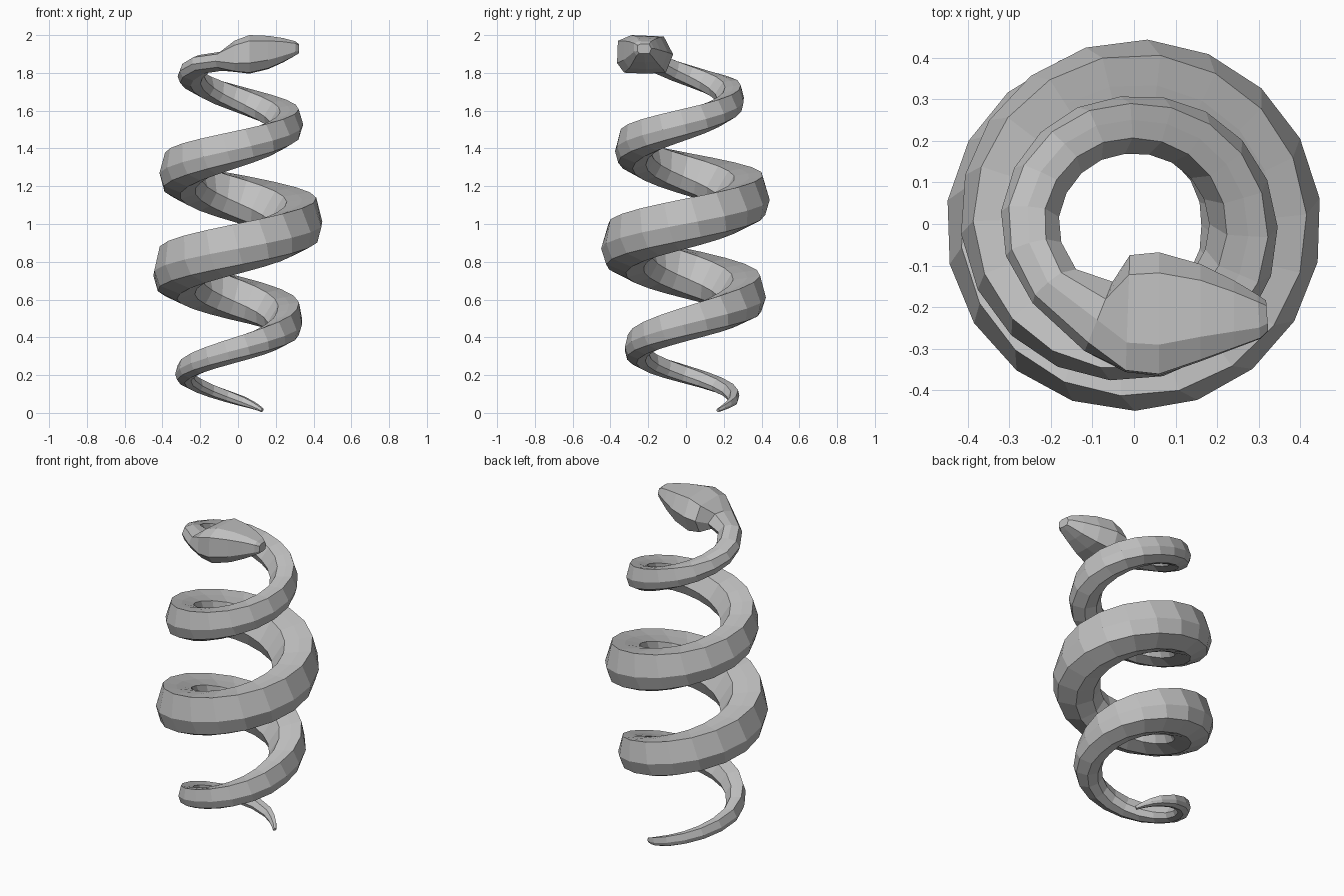
import bpy, bmesh
from math import sin, cos, radians
from mathutils import Vector

cube = bpy.data.objects.get("Cube")
if cube:
    bpy.data.objects.remove(cube)

skin = bpy.data.materials.new("grey_skin")
skin.use_nodes = True
GREY = (0.53, 0.53, 0.53, 1)
skin.diffuse_color = GREY
skin.node_tree.nodes["Principled BSDF"].inputs["Base Color"].default_value = GREY

# Cross-sections as (outward, up) pairs
BODY = [(1, .05), (.72, 1.05), (.15, .97), (-.48, .88),
        (-1, -.12), (-.72, -.72), (0, -.93), (.8, -.6)]
NECK = [(1, 0), (.75, .58), (.1, .78), (-.5, .72),
        (-1, 0), (-.75, -.58), (0, -.78), (.8, -.5)]
HEAD = [(1, -.45), (.97, .7), (.5, 1), (-.65, .93),
        (-.98, 0), (-.72, -.95), (0, -1), (.75, -.95)]

# Coil: angle in degrees, centre radius, tube radius
COIL = [(53, .212, .01), (90, .253, .03), (180, .285, .048), (270, .26, .066),
        (360, .25, .089), (450, .305, .118), (540, .323, .131), (630, .318, .131),
        (720, .32, .131), (810, .317, .127), (900, .307, .111), (990, .28, .096),
        (1080, .263, .082), (1170, .238, .069), (1260, .252, .07), (1310, .24, .065)]
RISE = .001472
COIL_END = 1298
NECK_START = 1190


def coil_at(angle):
    """Centre radius and tube radius at an angle."""
    for (a, r, t), (b, s, u) in zip(COIL, COIL[1:]):
        if angle <= b:
            f = (angle - a) / (b - a)
            return r + (s - r) * f, t + (u - t) * f
    return COIL[-1][1:]


def coil_section(angle):
    """Body section, easing into the flatter neck section."""
    f = min(1, max(0, (angle - NECK_START) / 70))
    return [Vector(b).lerp(Vector(n), f) for b, n in zip(BODY, NECK)]


def ring(centre, out, up, section, wide, high):
    return [centre + out * (wide * u) + up * (high * v) for u, v in section]


def coil_ring(angle):
    radius, tube = coil_at(angle)
    a = radians(angle)
    out = Vector((cos(a), sin(a), 0))
    along = Vector((-sin(a) * radius, cos(a) * radius, RISE * 57.3)).normalized()
    centre = out * radius + Vector((0, 0, .2 + RISE * (angle - 180)))
    return ring(centre, out, out.cross(along), coil_section(angle), tube, tube)


def loft(name, rings):
    """Skin a row of rings and cap both ends."""
    bm = bmesh.new()
    loops = [[bm.verts.new(p) for p in r] for r in rings]
    for a, b in zip(loops, loops[1:]):
        for i in range(len(a)):
            j = (i + 1) % len(a)
            bm.faces.new((a[i], a[j], b[j], b[i]))
    bm.faces.new(loops[0])
    bm.faces.new(loops[-1])
    bmesh.ops.recalc_face_normals(bm, faces=bm.faces)
    mesh = bpy.data.meshes.new(name)
    bm.to_mesh(mesh)
    bm.free()
    mesh.materials.append(skin)
    obj = bpy.data.objects.new(name, mesh)
    bpy.context.collection.objects.link(obj)
    return obj


# Coiled body, from tail tip to neck
angles = [53, 62, 73] + [84.5 + 19.5 * i for i in range(62)] + [COIL_END]
loft("coiled_body", [coil_ring(a) for a in angles])

# Head: x, y, z, half width, half height, heading of the outward side
HEAD_RINGS = [(-.085, -.222, 1.862, .09, .065, 248), (-.015, -.214, 1.888, .142, .083, 268),
              (.06, -.215, 1.898, .15, .102, 270), (.16, -.212, 1.908, .118, .088, 270),
              (.24, -.217, 1.92, .083, .064, 270), (.3, -.222, 1.929, .054, .039, 274),
              (.32, -.22, 1.928, .037, .026, 274)]
head_rings = [coil_ring(COIL_END)]
for x, y, z, wide, high, heading in HEAD_RINGS:
    h = radians(heading)
    section = NECK if x < -.05 else HEAD
    head_rings.append(ring(Vector((x, y, z)), Vector((cos(h), sin(h), 0)),
                           Vector((0, 0, 1)), section, wide, high))
loft("head", head_rings)
